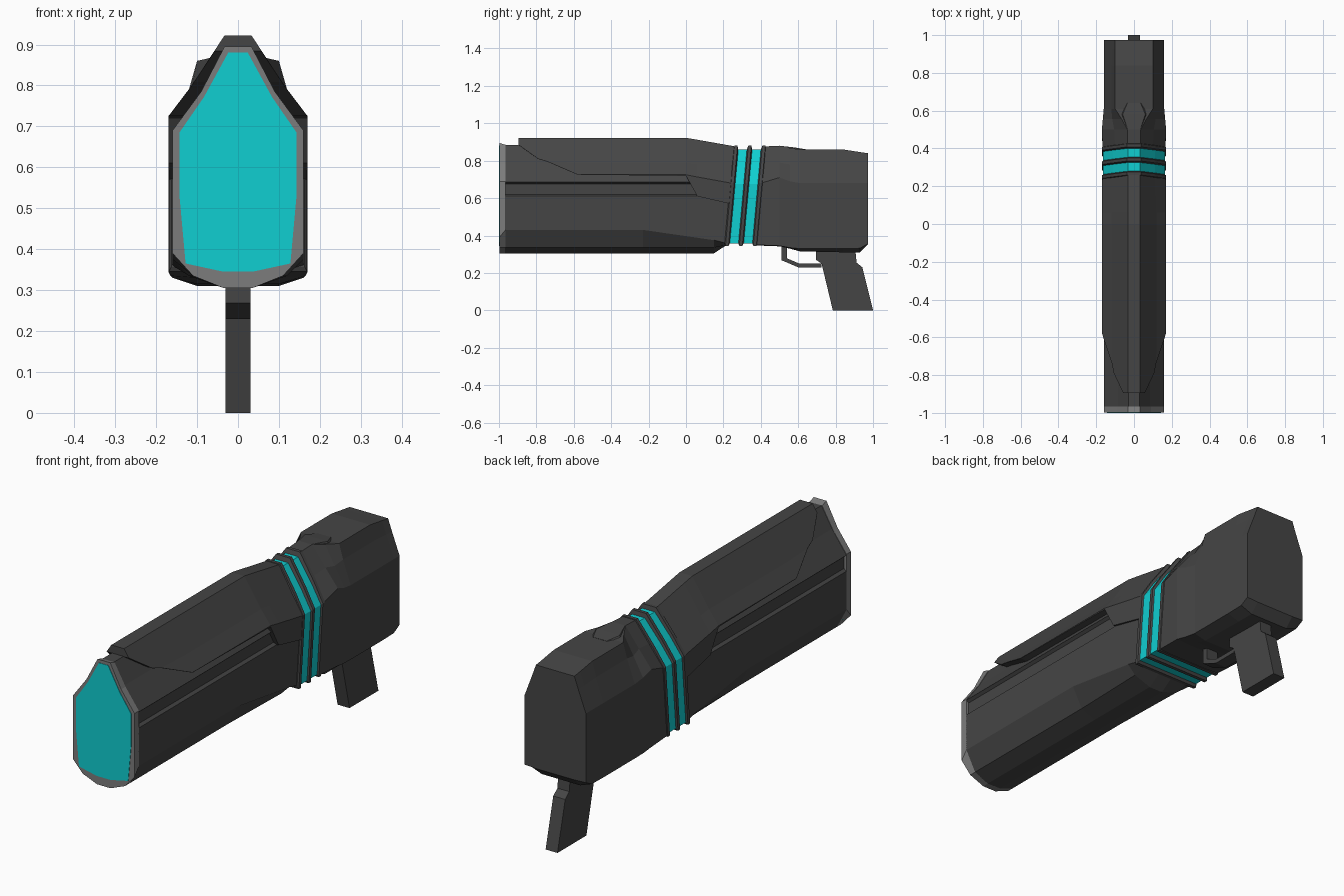
import bpy, bmesh

if "Cube" in bpy.data.objects:
    bpy.data.objects.remove(bpy.data.objects["Cube"])


def material(name, rgb):
    m = bpy.data.materials.new(name)
    m.diffuse_color = (*rgb, 1)
    m.use_nodes = True
    m.node_tree.nodes["Principled BSDF"].inputs["Base Color"].default_value = m.diffuse_color
    return m


DARK = material("dark_metal", (0.06, 0.06, 0.06))
RIM = material("rim_metal", (0.2, 0.2, 0.2))
CYAN = material("cyan_glow", (0.005, 0.62, 0.64))
TILT = 0.09


def finish(name, bm, mat):
    bmesh.ops.remove_doubles(bm, verts=bm.verts, dist=0.0005)
    bmesh.ops.recalc_face_normals(bm, faces=bm.faces)
    me = bpy.data.meshes.new(name)
    bm.to_mesh(me)
    bm.free()
    me.materials.append(mat)
    ob = bpy.data.objects.new(name, me)
    bpy.context.collection.objects.link(ob)
    return ob


def loft(name, sections, mat):
    """Skin half cross-sections (y, [(x, z)...], tilt), mirrored across x = 0."""
    bm = bmesh.new()
    rings = []
    for y, pts, tilt in sections:
        full = pts + [(-x, z) for x, z in reversed(pts)]
        rings.append([bm.verts.new((x, y + tilt * (z - 0.61), z)) for x, z in full])
    for a, b in zip(rings, rings[1:]):
        for i in range(len(a)):
            j = (i + 1) % len(a)
            bm.faces.new((a[i], a[j], b[j], b[i]))
    bm.faces.new(rings[0])
    bm.faces.new(rings[-1])
    return finish(name, bm, mat)


def side_plate(name, outline, half, mat):
    """Extrude a (y, z) outline across x."""
    bm = bmesh.new()
    f = bm.faces.new([bm.verts.new((-half, y, z)) for y, z in outline])
    ext = bmesh.ops.extrude_face_region(bm, geom=[f])
    verts = [v for v in ext["geom"] if isinstance(v, bmesh.types.BMVert)]
    bmesh.ops.translate(bm, verts=verts, vec=(2 * half, 0, 0))
    return finish(name, bm, mat)


# Barrel body with a shallow side groove and tapered underside
upper = [(.03, .885), (.085, .79), (.16, .685), (.147, .675), (.147, .62), (.16, .61)]
keel = [(.16, .43), (.11, .335), (.035, .305)]
loft("barrel_body", [
    (-.967, upper + keel, 0),
    (-.23, upper + keel, 0),
    (.15, upper + [(.16, .375), (.12, .335), (.035, .305)], 0),
    (.235, [(.03, .86)] + upper[1:] + [(.16, .36), (.12, .348), (.035, .345)], TILT)], DARK)

# Muzzle rim and glowing front panel
loft("muzzle_rim", [
    (-.998, [(.033, .895), (.09, .785), (.16, .69), (.16, .39), (.11, .335), (.035, .305)], 0),
    (-.965, [(.033, .885), (.09, .785), (.16, .69), (.16, .43), (.11, .335), (.035, .305)], 0)], RIM)
loft("muzzle_panel", [
    (y, [(.024, .88), (.083, .772), (.143, .685), (.143, .53), (.128, .365), (.036, .345)], 0)
    for y in (-1.0, -.985)], CYAN)

# Upper shell, its section cut off at a lower edge that drops toward the back
SHELL = [(.033, .922), (.12, .79), (.17, .725)]


def clipped(zmin):
    out = []
    for i, (x, z) in enumerate(SHELL):
        if z < zmin:
            (x0, z0), (x1, z1) = [s for s in zip(SHELL, SHELL[1:]) if s[0][1] > zmin >= s[1][1]][0]
            x, z = x0 + (x1 - x0) * (z0 - zmin) / (z0 - z1), zmin
        out.append((x, z))
    return out + [(out[-1][0], zmin - .001)]


shell = [(y, clipped(z), 0) for y, z in
         ((-.895, .885), (-.79, .81), (-.74, .795), (-.58, .726), (0, .72))]
shell += [(.06, [(.033, .912), (.12, .782), (.17, .713), (.17, .61)], 0),
          (.235, [(.033, .877), (.11, .765), (.168, .68), (.168, .57)], TILT)]
loft("upper_shell", shell, DARK)

# Tilted collar: cyan band with three dark rings
band = [(.033, .86), (.11, .757), (.163, .675), (.163, .357)]
ring = [(.036, .88), (.115, .768), (.169, .68), (.169, .345)]
loft("glow_band", [(y, band, TILT) for y in (.235, .395)], CYAN)
for n, y in enumerate((.243, .317, .392)):
    loft(f"collar_ring_{n + 1}", [(y - .014, band, TILT), (y - .008, ring, TILT),
                                  (y + .008, ring, TILT), (y + .014, band, TILT)], DARK)

# Rear receiver
loft("receiver", [
    (.395, [(.033, .876), (.10, .78), (.166, .68), (.166, .35), (.10, .347)], TILT),
    (.50, [(.035, .88), (.105, .79), (.17, .71), (.17, .345), (.10, .342)], 0),
    (.555, [(.065, .868), (.115, .78), (.165, .69), (.165, .335), (.10, .33)], 0),
    (.61, [(.10, .86), (.12, .79), (.16, .68), (.16, .33), (.10, .315)], 0),
    (.84, [(.10, .86), (.12, .79), (.16, .68), (.16, .33), (.10, .31)], 0),
    (.93, [(.10, .846), (.12, .785), (.16, .68), (.16, .332), (.10, .31)], 0),
    (.973, [(.10, .84), (.12, .785), (.16, .68), (.16, .355), (.10, .352)], 0)], DARK)
loft("receiver_ridge", [
    (.50, [(.033, .88), (.05, .85)], 0),
    (.58, [(.06, .871), (.075, .85)], 0),
    (.64, [(.035, .861), (.05, .85)], 0)], DARK)

# Grip and trigger guard
side_plate("grip", [(.695, .33), (.695, .27), (.725, .25), (.785, 0), (1, 0),
                    (.943, .23), (.912, .255), (.905, .33)], .031, DARK)
side_plate("trigger_guard", [(.51, .35), (.51, .268), (.60, .23), (.725, .23), (.725, .25),
                             (.605, .25), (.54, .278), (.54, .35)], .03, DARK)
